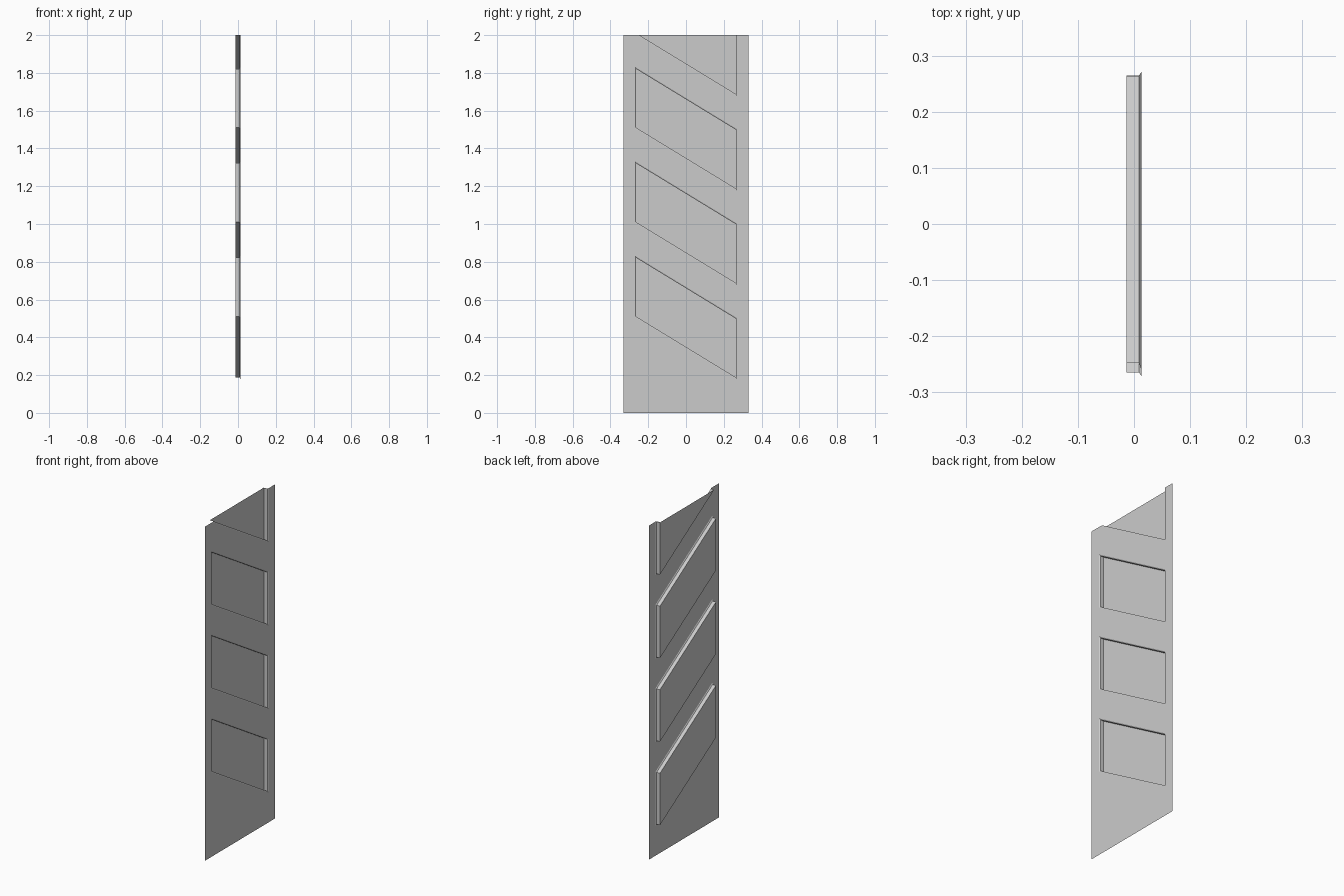
import bpy, bmesh

if "Cube" in bpy.data.objects:
    bpy.data.objects.remove(bpy.data.objects["Cube"])

HALF_W, HOLE = 0.332, 0.271        # sheet half width, opening half width
FRONT, LIP, BACK = 0.013, 0.009, -0.013
SLOPE = -0.61
PITCH, TALL, START = 0.5, 0.325, 0.342   # spacing, opening height, mid-line z of first lower edge
HEIGHT = 2.0

bm = bmesh.new()


def loop(x, low, high, inset=0.0):
    """Slanted parallelogram ring at depth x, lower and upper edge given at y = 0."""
    h = HOLE - inset
    dz = inset * (1 + SLOPE ** 2) ** 0.5
    pts = [(-h, low + dz), (h, low + dz), (h, high - dz), (-h, high - dz)]
    return [bm.verts.new((x, y, z + SLOPE * y)) for y, z in pts]


def flat(points):
    bm.faces.new([bm.verts.new((FRONT, y, z)) for y, z in points])


# side posts of the sheet
for a, b in ((-HALF_W, -HOLE), (HOLE, HALF_W)):
    flat([(a, 0), (b, 0), (b, HEIGHT), (a, HEIGHT)])

# sheet below the first panel
s = SLOPE * HOLE
flat([(-HOLE, 0), (HOLE, 0), (HOLE, START + s), (-HOLE, START - s)])

# recessed slanted panels and the bands between them
for k in range(4):
    low = START + k * PITCH
    high = low + TALL
    rings = [loop(FRONT, low, high), loop(LIP, low, high, 0.006), loop(BACK, low, high, 0.006)]
    for r0, r1 in zip(rings, rings[1:]):
        for i in range(4):
            j = (i + 1) % 4
            bm.faces.new((r0[i], r0[j], r1[j], r1[i]))
    bm.faces.new(rings[-1])
    bm.faces.new(loop(FRONT, high, low + PITCH))

# trim everything above the top edge
bmesh.ops.remove_doubles(bm, verts=bm.verts[:], dist=1e-5)
bmesh.ops.bisect_plane(bm, geom=bm.verts[:] + bm.edges[:] + bm.faces[:], dist=1e-5,
                       plane_co=(0, 0, HEIGHT), plane_no=(0, 0, 1), clear_outer=True)

mesh = bpy.data.meshes.new("slanted_panel_sheet")
bm.to_mesh(mesh)
bm.free()
bpy.context.collection.objects.link(bpy.data.objects.new("slanted_panel_sheet", mesh))
